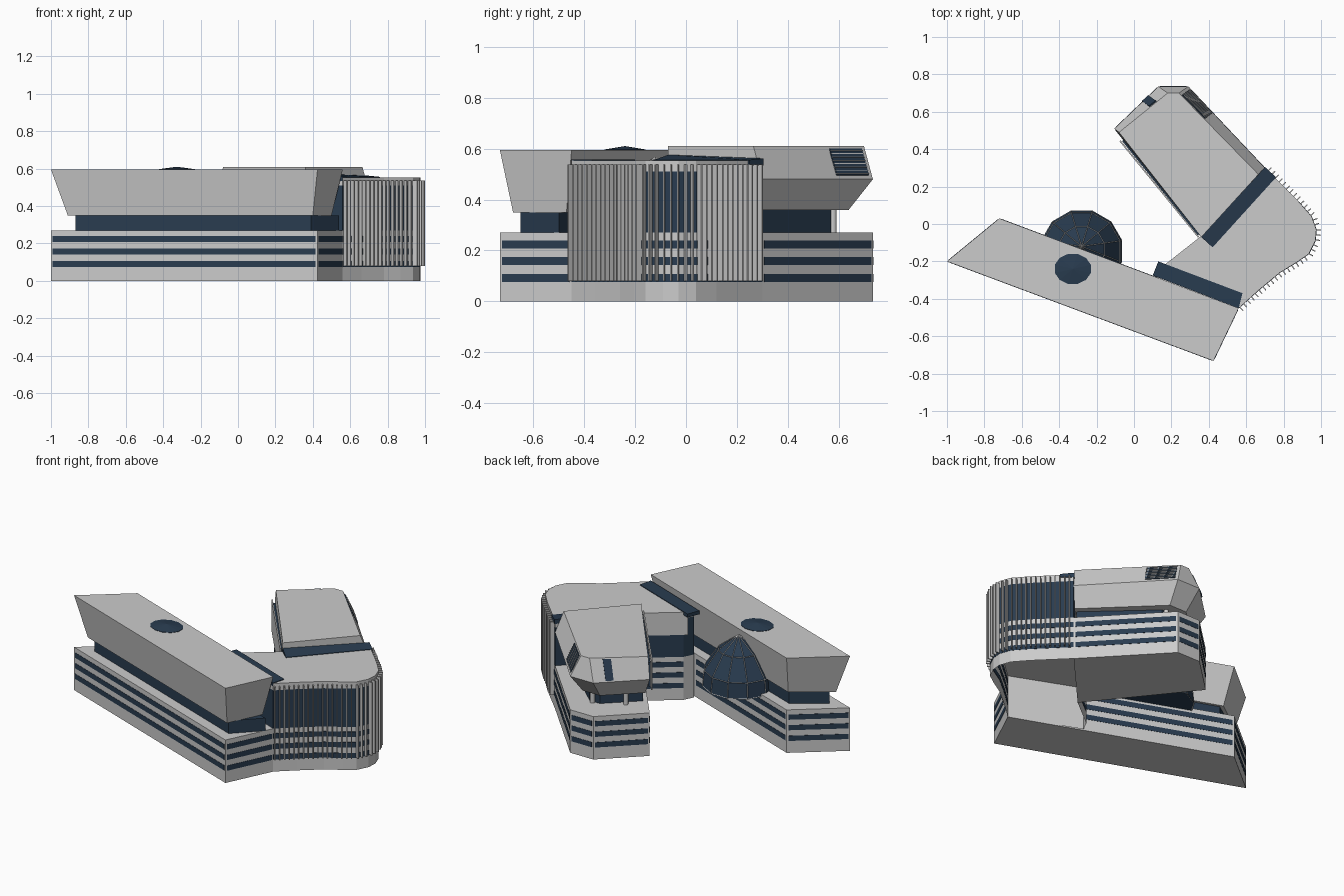
import bpy, bmesh, math
from mathutils import Vector

if "Cube" in bpy.data.objects:
    bpy.data.objects.remove(bpy.data.objects["Cube"])

glass = bpy.data.materials.new("dark_glass")
glass.diffuse_color = (0.022, 0.045, 0.08, 1)
glass.use_nodes = True
glass.node_tree.nodes["Principled BSDF"].inputs["Base Color"].default_value = glass.diffuse_color
pale = bpy.data.materials.new("pale_metal")
pale.diffuse_color = (0.6, 0.62, 0.6, 1)
pale.use_nodes = True
pale.node_tree.nodes["Principled BSDF"].inputs["Base Color"].default_value = pale.diffuse_color


def finish(name, bm, mat=None):
    bmesh.ops.recalc_face_normals(bm, faces=bm.faces)
    me = bpy.data.meshes.new(name)
    bm.to_mesh(me)
    bm.free()
    ob = bpy.data.objects.new(name, me)
    bpy.context.collection.objects.link(ob)
    if mat:
        me.materials.append(mat)
    return ob


def loft(name, levels, mat=None, floor=True):
    """Stack outlines [(points, z), ...] into one solid."""
    bm = bmesh.new()
    rings = [[bm.verts.new((x, y, z)) for x, y in pts] for pts, z in levels]
    n = len(rings[0])
    for a, b in zip(rings, rings[1:]):
        for i in range(n):
            j = (i + 1) % n
            bm.faces.new((a[i], a[j], b[j], b[i]))
    if floor:
        bm.faces.new(rings[0])
    bm.faces.new(rings[-1])
    return finish(name, bm, mat)


def prism(name, pts, z0, z1, mat=None, floor=True):
    return loft(name, [(pts, z0), (pts, z1)], mat, floor)


def add_box(bm, corners):
    """Box from 4 lower and 4 upper corners."""
    v = [bm.verts.new(c) for c in corners]
    for f in ((0, 1, 2, 3), (4, 5, 6, 7), (0, 1, 5, 4), (1, 2, 6, 5), (2, 3, 7, 6), (3, 0, 4, 7)):
        bm.faces.new([v[i] for i in f])


def wall_box(bm, p, q, z0, z1, t):
    """Thin upright box centred on the line p-q."""
    p, q = Vector(p), Vector(q)
    d = (q - p).normalized()
    n = Vector((d.y, -d.x)) * t
    foot = (p - n, q - n, q + n, p + n)
    add_box(bm, [(c.x, c.y, z) for z in (z0, z1) for c in foot])


def window_bands(name, edges, margin):
    bm = bmesh.new()
    for p, q in edges:
        p, q = Vector(p), Vector(q)
        m = (q - p).normalized() * margin
        for z in (0.075, 0.142, 0.208):
            wall_box(bm, p + m, q - m, z, z + 0.032, 0.0015)
    finish(name, bm, glass)


# Outlines
A = [(-1, -.2), (-.72, .03), (.56, -.45), (.425, -.732)]
A_low = [(-.91, -.19), (-.69, -.03), (.50, -.47), (.40, -.68)]
A_glass = [(-.87, -.18), (-.68, -.05), (.54, -.50), (.39, -.65)]
B = [(.36, -.07), (.70, .30), (.29, .735), (.13, .735), (-.105, .51)]
B_top = [(.36, -.07), (.665, .265), (.24, .70), (.18, .70), (-.08, .49)]
B_low = [(.36, -.07), (.66, .26), (.27, .64), (.15, .64), (-.04, .46)]
B_glass = [(.36, -.07), (.63, .24), (.27, .57), (.20, .57), (.02, .40)]
curve = [(.56, -.45), (.66, -.36), (.78, -.26), (.87, -.205), (.935, -.16), (.97, -.09),
         (.975, -.03), (.95, .04), (.88, .12), (.70, .30)]
hub = curve + [(.36, -.07), (.17, -.22), (.14, -.28)]

# Long wing: base, recessed glass, flared upper block
prism("long_wing_base", A, 0, .27)
prism("long_wing_glass", A_glass, .27, .35, glass)
loft("long_wing_upper", [(A_low, .35), (A, .595)])
window_bands("long_wing_bands", [(A[0], A[1]), (A[1], (.14, -.2925)), (A[2], A[3]), (A[3], A[0])], .01)

# Short wing: base, recessed glass, faceted upper block
prism("short_wing_base", B, 0, .27)
prism("short_wing_glass", B_glass, .27, .36, glass)
loft("short_wing_upper", [(B_low, .36), (B, .48), (B_top, .61)])
window_bands("short_wing_bands", list(zip(B[1:], B[2:])) + [(B[4], B[0])], .01)

# Curved hub: bottomless base, glass storey, roof slab, inner fascia
prism("hub_base", hub, 0, .27, None, False)
prism("hub_glass", hub, .27, .51, glass)
prism("hub_roof", hub, .51, .553)
window_bands("hub_bands", list(zip(curve, curve[1:])) + [((.36, -.07), (.17, -.22))], 0)
bm = bmesh.new()
wall_box(bm, (.36, -.07), (.15, -.235), .41, .553, .005)
finish("hub_inner_fascia", bm)

# Vertical fins evenly spaced along the hub curve
bm = bmesh.new()
carry = 0.008
for p, q in zip(curve, curve[1:]):
    p, q = Vector(p), Vector(q)
    d = (q - p).normalized()
    n = Vector((d.y, -d.x))
    while carry < (q - p).length:
        c = p + d * carry
        wall_box(bm, c, c + n * .025, .08, .537, .003)
        carry += .0275
    carry -= (q - p).length
finish("hub_fins", bm)


# Glass strips where the hub roof meets each wing
def roof_strip(name, foot, heights):
    bm = bmesh.new()
    add_box(bm, [(x, y, .535) for x, y in foot] + [(x, y, h) for (x, y), h in zip(foot, heights)])
    finish(name, bm, glass)


roof_strip("long_wing_roof_strip", [(.10, -.275), (.13, -.20), (.58, -.37), (.56, -.45)], [.557] * 4)
roof_strip("short_wing_roof_strip", [(.36, -.07), (.42, -.125), (.76, .25), (.70, .305)], [.576, .556, .556, .562])


# Details lying on a sloped face of the short wing
def slope_patch(bm, lo0, lo1, hi0, hi1, u0, u1, v0, v1, off):
    lo0, lo1 = Vector((*lo0, .48)), Vector((*lo1, .48))
    hi0, hi1 = Vector((*hi0, .61)), Vector((*hi1, .61))
    n = (lo1 - lo0).cross(hi0 - lo0).normalized() * off
    pts = [lo0.lerp(lo1, u).lerp(hi0.lerp(hi1, u), v)
           for u, v in ((u0, v0), (u1, v0), (u1, v1), (u0, v1))]
    add_box(bm, [p - n for p in pts] + [p + n for p in pts])


bm = bmesh.new()
slope_patch(bm, B[1], B[2], B_top[1], B_top[2], .68, .97, .12, .92, .003)
slope_patch(bm, B[3], B[4], B_top[3], B_top[4], .22, .36, .05, .95, .008)
finish("short_wing_windows", bm, glass)
bm = bmesh.new()
for i in range(8):
    v = .15 + i * .1
    slope_patch(bm, B[1], B[2], B_top[1], B_top[2], .68, .97, v, v + .02, .006)
finish("louvre_bars", bm)

# Screen on the courtyard side of the short wing
bm = bmesh.new()
wall_box(bm, (-.075, .445), (.345, -.07), .38, .57, .004)
finish("courtyard_screen", bm)
bm = bmesh.new()
wall_box(bm, (-.06, .447), (.345, -.057), .40, .55, .005)
finish("courtyard_screen_glass", bm, glass)

# Round pillars under the overhang
for i, (x, y) in enumerate([(.245, .578), (.075, .49)]):
    bpy.ops.mesh.primitive_cylinder_add(vertices=16, radius=.014, depth=.11, location=(x, y, .315))
    bpy.context.object.name = f"pillar_{i + 1}"


# Faceted glass dome with pale mullions, and roof skylight
def ring(cx, cy, rx, ry):
    return [(cx + rx * math.cos(math.tau * (i + .5) / 12), cy + ry * math.sin(math.tau * (i + .5) / 12))
            for i in range(12)]


levels = [(ring(-.28, y, r, r), z) for r, y, z in
          ((.222, -.145, .255), (.212, -.145, .35), (.125, -.135, .475), (.002, -.12, .565))]
loft("dome_glass", levels, glass)
frame = loft("dome_mullions", levels, pale)
mod = frame.modifiers.new("wire", 'WIREFRAME')
mod.thickness = .006
mod.use_even_offset = False
loft("skylight", [(ring(-.327, -.24, .1, .083), .585), (ring(-.327, -.24, .1, .083), .597),
                  (ring(-.327, -.24, .002, .002), .61)], glass)
